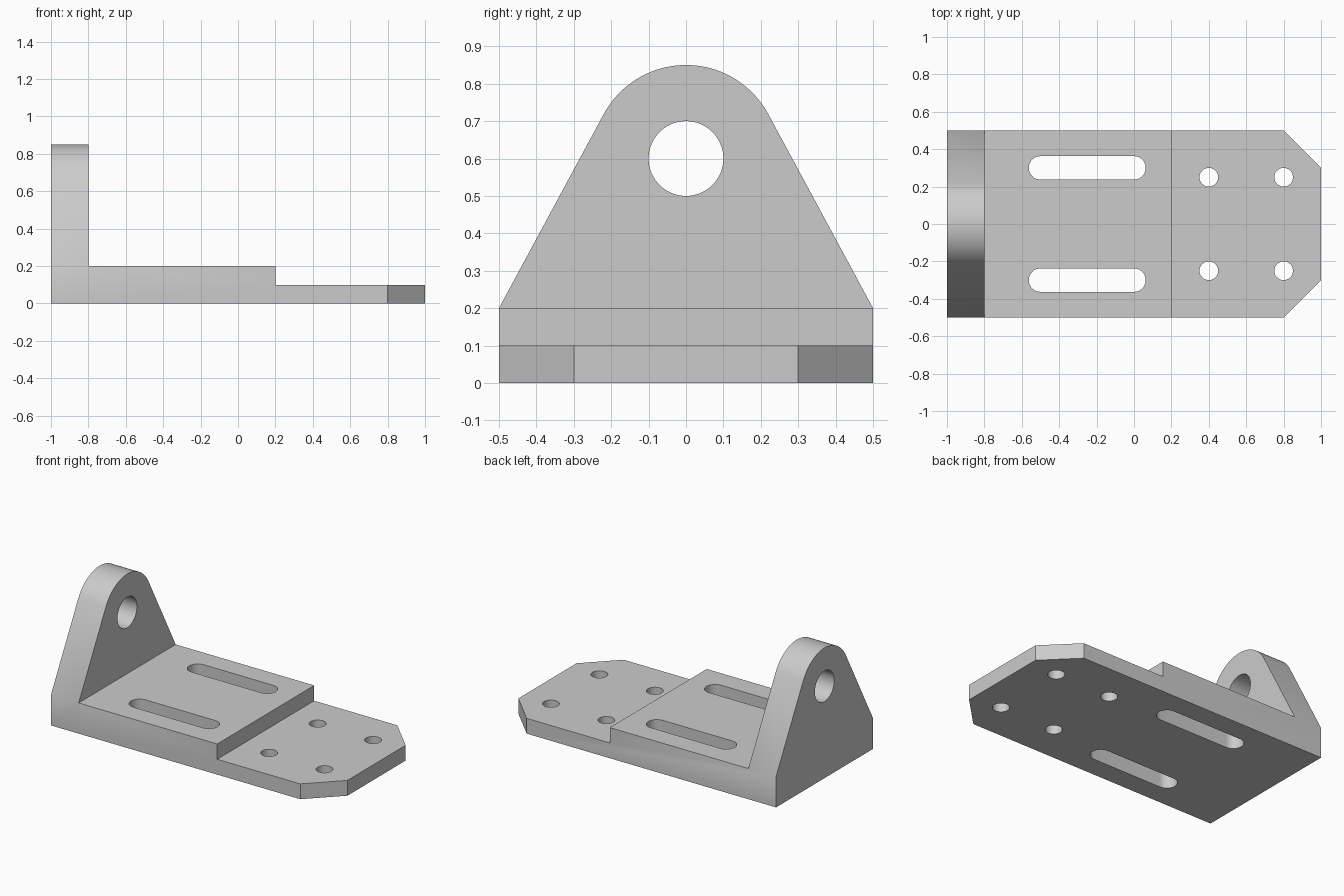
import bpy
import bmesh
from math import acos, atan2, cos, hypot, pi, sin
from mathutils import Vector

cube = bpy.data.objects.get("Cube")
if cube:
    bpy.data.objects.remove(cube, do_unlink=True)

steel = bpy.data.materials.new("plain_grey")
steel.use_nodes = True
GREY = (0.6, 0.6, 0.6, 1)
steel.diffuse_color = GREY
steel.node_tree.nodes["Principled BSDF"].inputs["Base Color"].default_value = GREY


def arc(cx, cy, r, start, end, steps):
    """Points along an arc, both ends included."""
    angles = [start + (end - start) * i / steps for i in range(steps + 1)]
    return [(cx + r * cos(a), cy + r * sin(a)) for a in angles]


def prism(name, outline, axis, low, high):
    """Closed outline extruded along an axis; the outline lies in the other two."""
    place = {"x": lambda u, v: (low, u, v),
             "y": lambda u, v: (u, low, v),
             "z": lambda u, v: (u, v, low)}[axis]
    bm = bmesh.new()
    face = bm.faces.new([bm.verts.new(place(u, v)) for u, v in outline])
    out = bmesh.ops.extrude_face_region(bm, geom=[face])
    shift = Vector([high - low if a == axis else 0 for a in "xyz"])
    top = [g for g in out["geom"] if isinstance(g, bmesh.types.BMVert)]
    bmesh.ops.translate(bm, verts=top, vec=shift)
    bmesh.ops.recalc_face_normals(bm, faces=bm.faces)
    mesh = bpy.data.meshes.new(name)
    bm.to_mesh(mesh)
    bm.free()
    mesh.materials.append(steel)
    obj = bpy.data.objects.new(name, mesh)
    bpy.context.collection.objects.link(obj)
    return obj


def combine(target, tool, operation):
    """Apply a boolean and discard the tool."""
    mod = target.modifiers.new(operation, "BOOLEAN")
    mod.operation, mod.solver, mod.object = operation, "EXACT", tool
    bpy.context.view_layer.objects.active = target
    bpy.ops.object.modifier_apply(modifier=mod.name)
    bpy.data.objects.remove(tool, do_unlink=True)


# Stepped base plate
bracket = prism("mounting_bracket",
                [(-1, 0), (1, 0), (1, 0.1), (0.2, 0.1), (0.2, 0.2), (-1, 0.2)],
                "y", -0.5, 0.5)

# Upright lug: round top with sides tangent to it
eye_z, top_r, half, foot = 0.6, 0.25, 0.5, 0.2
drop = foot - eye_z
tangent = atan2(drop, half) + acos(top_r / hypot(half, drop))
lug = prism("upright_lug",
            [(-half, foot), (half, foot)]
            + arc(0, eye_z, top_r, tangent, pi - tangent, 40),
            "x", -1, -0.8)
combine(bracket, lug, "UNION")

# Pin hole through the lug
combine(bracket, prism("pin_hole", arc(0, eye_z, 0.1, 0, 2 * pi, 64)[:-1],
                       "x", -1.1, -0.7), "DIFFERENCE")

for side in (-1, 1):
    # Chamfered corner
    corner = [(0.8, side * 0.5), (1, side * 0.3), (1.2, side * 0.1), (1.2, side * 0.7),
              (0.6, side * 0.7)]
    combine(bracket, prism("corner_cut", corner, "z", -0.1, 0.3), "DIFFERENCE")
    # Adjusting slot
    slot = (arc(0, side * 0.3, 0.0625, -pi / 2, pi / 2, 24)
            + arc(-0.5, side * 0.3, 0.0625, pi / 2, 3 * pi / 2, 24))
    combine(bracket, prism("slot", slot, "z", -0.1, 0.3), "DIFFERENCE")
    # Bolt holes
    for x in (0.4, 0.8):
        ring = arc(x, side * 0.25, 0.05, 0, 2 * pi, 48)[:-1]
        combine(bracket, prism("bolt_hole", ring, "z", -0.1, 0.3), "DIFFERENCE")

# Merge flush faces and keep the edges crisp
bm = bmesh.new()
bm.from_mesh(bracket.data)
bmesh.ops.remove_doubles(bm, verts=bm.verts, dist=0.0001)
bmesh.ops.dissolve_limit(bm, angle_limit=0.002, verts=bm.verts, edges=bm.edges)
bm.to_mesh(bracket.data)
bm.free()
bpy.ops.object.select_all(action="DESELECT")
bracket.select_set(True)
bpy.context.view_layer.objects.active = bracket
bpy.ops.object.shade_smooth_by_angle()
